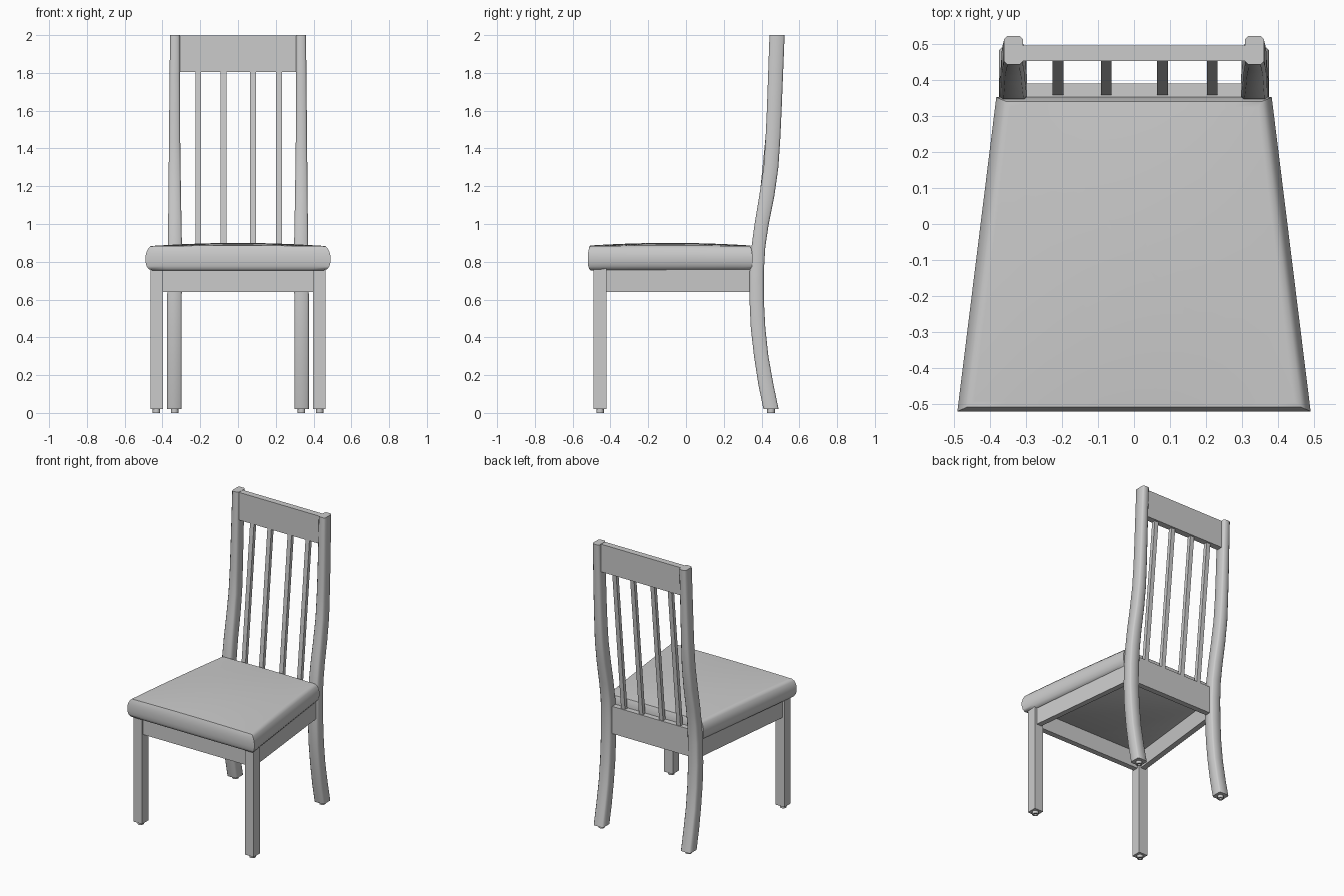
import bpy, bmesh, math

if "Cube" in bpy.data.objects:
    bpy.data.objects.remove(bpy.data.objects["Cube"])

def loft(name, rings, smooth=None):
    """Skin a stack of closed rings and cap both ends."""
    bm = bmesh.new()
    vr = [[bm.verts.new(p) for p in r] for r in rings]
    n = len(vr[0])
    for a, b in zip(vr, vr[1:]):
        for i in range(n):
            j = (i + 1) % n
            bm.faces.new((a[i], a[j], b[j], b[i]))
    bm.faces.new(vr[0][::-1])
    bm.faces.new(vr[-1])
    bmesh.ops.recalc_face_normals(bm, faces=bm.faces)
    me = bpy.data.meshes.new(name)
    bm.to_mesh(me)
    bm.free()
    ob = bpy.data.objects.new(name, me)
    bpy.context.collection.objects.link(ob)
    if smooth:
        bpy.ops.object.select_all(action='DESELECT')
        ob.select_set(True)
        bpy.context.view_layer.objects.active = ob
        bpy.ops.object.shade_smooth_by_angle(angle=math.radians(smooth))
    return ob

def prism(name, pts, z0, z1):
    return loft(name, [[(x, y, z) for x, y in pts] for z in (z0, z1)])

def rect(x0, x1, y0, y1):
    return [(x0, y0), (x1, y0), (x1, y1), (x0, y1)]

def foot(name, x, y):
    # round glide with a hollow centre
    def ring(r, z):
        return [(x + r * math.cos(k * math.pi / 8), y + r * math.sin(k * math.pi / 8), z)
                for k in range(16)]
    loft(name, [ring(.02, .025), ring(.02, 0), ring(.01, 0), ring(.01, .012)], 40)

# Back post profile: z, front y, rear y, inner x, outer x
POST = [(.02, .41, .49, .298, .375), (.15, .383, .463, .298, .375),
        (.3, .36, .436, .298, .375), (.45, .343, .42, .298, .375),
        (.6, .336, .412, .298, .375), (.75, .337, .412, .297, .373),
        (.88, .347, .42, .297, .371), (1.0, .363, .438, .299, .37),
        (1.15, .388, .468, .302, .368), (1.3, .411, .489, .304, .367),
        (1.45, .421, .499, .306, .365), (1.6, .428, .506, .307, .364),
        (1.8, .435, .514, .308, .362), (2.0, .442, .522, .308, .36)]

def post_ring(s, z, y0, y1, x0, x1, c=.009):
    pts = [(x0 + c, y0), (x1 - c, y0), (x1, y0 + c), (x1, y1 - c),
           (x1 - c, y1), (x0 + c, y1), (x0, y1 - c), (x0, y0 + c)]
    return [(s * x, y, z) for x, y in pts]

# Mirrored parts: legs, posts, feet, side aprons
for s, side in ((-1, "left"), (1, "right")):
    prism("front_leg_" + side, [(s * x, y) for x, y in rect(.397, .464, -.49, -.422)], .02, .765)
    foot("front_foot_" + side, s * .432, -.455)
    loft("back_post_" + side, [post_ring(s, *p) for p in POST], 50)
    foot("back_foot_" + side, s * .336, .45)
    prism("side_apron_" + side,
          [(s * x, y) for x, y in ((.412, -.44), (.45, -.44), (.362, .36), (.324, .36))], .64, .765)

# Front apron and taller back rail
prism("front_apron", rect(-.41, .41, -.478, -.44), .64, .765)
prism("back_rail", rect(-.31, .31, .352, .39), .64, .83)

# Top rail and leaning slats
prism("top_rail", rect(-.315, .315, .452, .495), 1.805, 1.998)
for i, x in enumerate((-.211, -.077, .079, .217)):
    loft(f"slat_{i + 1}", [[(px, py, z) for px, py in rect(x - .015, x + .015, y, y + .026)]
                           for z, y in ((.81, .356), (1.82, .457))])

# Padded seat: mitred trapezoid rings, bulging sides and crowned top
def seat_ring(inset, z, scale=1, crown=0):
    n, out = 10, []
    for k in range(4 * n):
        e, t = divmod(k, n)
        a = -1 + 2 * t / n
        u, v = ((a, -1), (1, a), (-a, 1), (-1, -a))[e]
        u, v = u * scale, v * scale
        half = .436 - .054 * v - inset
        out.append((u * half, -.084 + v * (.436 - inset * .45),
                    z + crown * (1 - u * u) * (1 - v * v)
                    + .004 * (crown > 0) * (2 - u * u - v * v)))
    return out

rings = [seat_ring(i, z) for i, z in
         ((.035, .755), (.018, .76), (.006, .777), (0, .80), (0, .83), (.005, .85), (.014, .87))]
rings += [seat_ring(.026, .882, sc, .01) for sc in (1, .96, .85, .7, .5, .3, .1)]
loft("seat", rings, 50)
